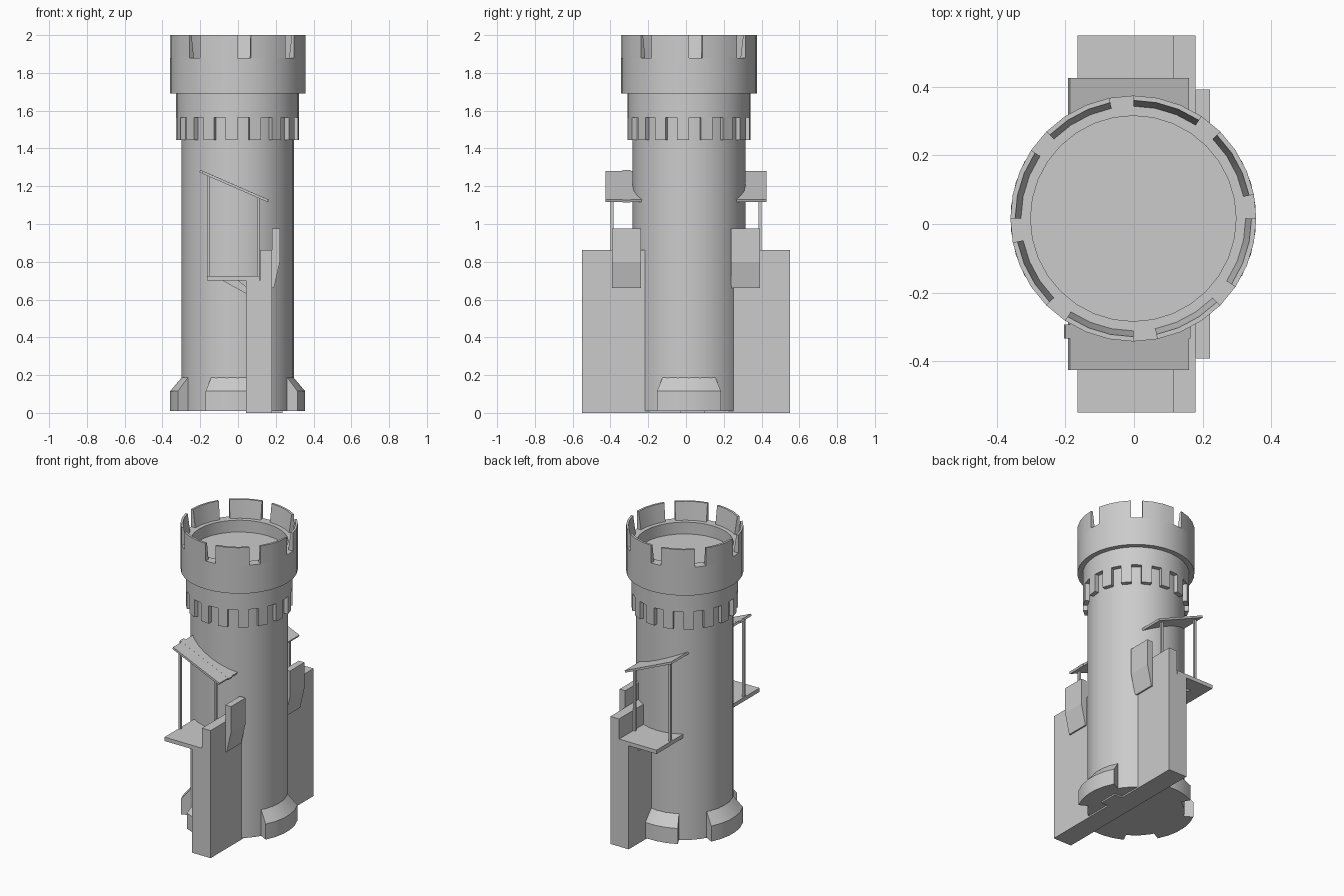
import bpy, bmesh, math

if "Cube" in bpy.data.objects:
    bpy.data.objects.remove(bpy.data.objects["Cube"])

CX, CY = -0.002, 0.016          # tower axis
SEG = 2 * math.pi / 32          # one facet of the round parts

stone = bpy.data.materials.new("grey stone")
stone.diffuse_color = (0.6, 0.6, 0.6, 1)
stone.use_nodes = True
stone.node_tree.nodes["Principled BSDF"].inputs["Base Color"].default_value = stone.diffuse_color


def finish(name, bm, smooth=False):
    bmesh.ops.remove_doubles(bm, verts=bm.verts, dist=1e-5)
    bmesh.ops.recalc_face_normals(bm, faces=bm.faces)
    me = bpy.data.meshes.new(name)
    bm.to_mesh(me)
    bm.free()
    me.materials.append(stone)
    ob = bpy.data.objects.new(name, me)
    bpy.context.collection.objects.link(ob)
    if smooth:
        bpy.ops.object.select_all(action='DESELECT')
        ob.select_set(True)
        bpy.context.view_layer.objects.active = ob
        bpy.ops.object.shade_smooth_by_angle(angle=math.radians(30))
    return ob


def sweep(bm, profile, start, count, closed=False):
    """Turn a closed (radius, z) profile round the tower axis by count facets."""
    rings = []
    for i in range(count if closed else count + 1):
        a = (start + i) * SEG
        rings.append([bm.verts.new((CX + r * math.cos(a), CY + r * math.sin(a), z))
                      for r, z in profile])
    n = len(profile)
    for i in range(count):
        p, q = rings[i], rings[(i + 1) % len(rings)]
        for j in range(n):
            k = (j + 1) % n
            if profile[j][0] == 0 and profile[k][0] == 0:
                continue
            bm.faces.new((p[j], q[j], q[k], p[k]))
    if not closed:
        bm.faces.new(rings[0])
        bm.faces.new(rings[-1])


def prism(name, outline, y0, y1):
    """Extrude an (x, z) outline along y."""
    bm = bmesh.new()
    a = [bm.verts.new((x, y0, z)) for x, z in outline]
    b = [bm.verts.new((x, y1, z)) for x, z in outline]
    bm.faces.new(a)
    bm.faces.new(b)
    for i in range(len(a)):
        j = (i + 1) % len(a)
        bm.faces.new((a[i], a[j], b[j], b[i]))
    return finish(name, bm)


def box(name, x0, x1, y0, y1, z0, z1):
    return prism(name, [(x0, z0), (x1, z0), (x1, z1), (x0, z1)], y0, y1)


# Round tower with collar, crown and sunken roof floor
bm = bmesh.new()
sweep(bm, [(0, .01), (.298, .01), (.298, 1.565), (.326, 1.565), (.326, 1.69),
           (.359, 1.69), (.359, 1.88), (.30, 1.88), (.30, 1.80), (0, 1.80)],
      0, 32, closed=True)
finish("tower", bm, True)

# Eight merlons with sloping inner faces
bm = bmesh.new()
for i in range(8):
    sweep(bm, [(.328, 1.88), (.359, 1.88), (.359, 2), (.345, 2)], 4 * i + 1, 3)
finish("merlons", bm, True)

# Teeth hanging under the collar
bm = bmesh.new()
for i in range(16):
    sweep(bm, [(.285, 1.445), (.326, 1.445), (.326, 1.565), (.285, 1.565)], 2 * i + 1, 1)
finish("collar_teeth", bm, True)

# Four sloped foot buttresses
bm = bmesh.new()
for i in range(4):
    sweep(bm, [(.28, .01), (.359, .01), (.359, .115), (.298, .187), (.28, .187)],
          8 * i - 2.5, 5)
finish("foot_buttresses", bm, True)

# Stepped wall running through the tower
prism("cross_wall", [(.043, 0), (.18, 0), (.18, .862), (.116, .862), (.116, .70), (.043, .70)],
      -.55, .55)
box("foot_block", .17, .236, -.03, .10, 0, .02)

# Balconies, front and back
for side, s in (("front", -1), ("back", 1)):
    box(side + "_platform", -.165, .115, s * .2, s * .55, .70, .726)
    prism(side + "_strut", [(-.09, .705), (-.005, .705), (.045, .668), (.045, .63)],
          s * .39, s * .45)
    for label, x, top in (("left", -.165, 1.258), ("right", .10, 1.137)):
        box(f"{side}_{label}_post", x, x + .015, s * .385, s * .40, .72, top)
    prism(side + "_roof", [(-.192, 1.268), (.155, 1.117), (.16, 1.13), (-.187, 1.281)],
          s * .2, s * .427)
    # Tapered shield on the wall's side
    prism(side + "_shield", [(.18, .66), (.19, .66), (.222, .80), (.222, .975), (.18, .975)],
          s * .237, s * .392)

# Wider strip of the front roof beside the tower
prism("front_roof_strip", [(-.205, 1.274), (.16, 1.115), (.165, 1.128), (-.2, 1.287)],
      -.335, -.293)
